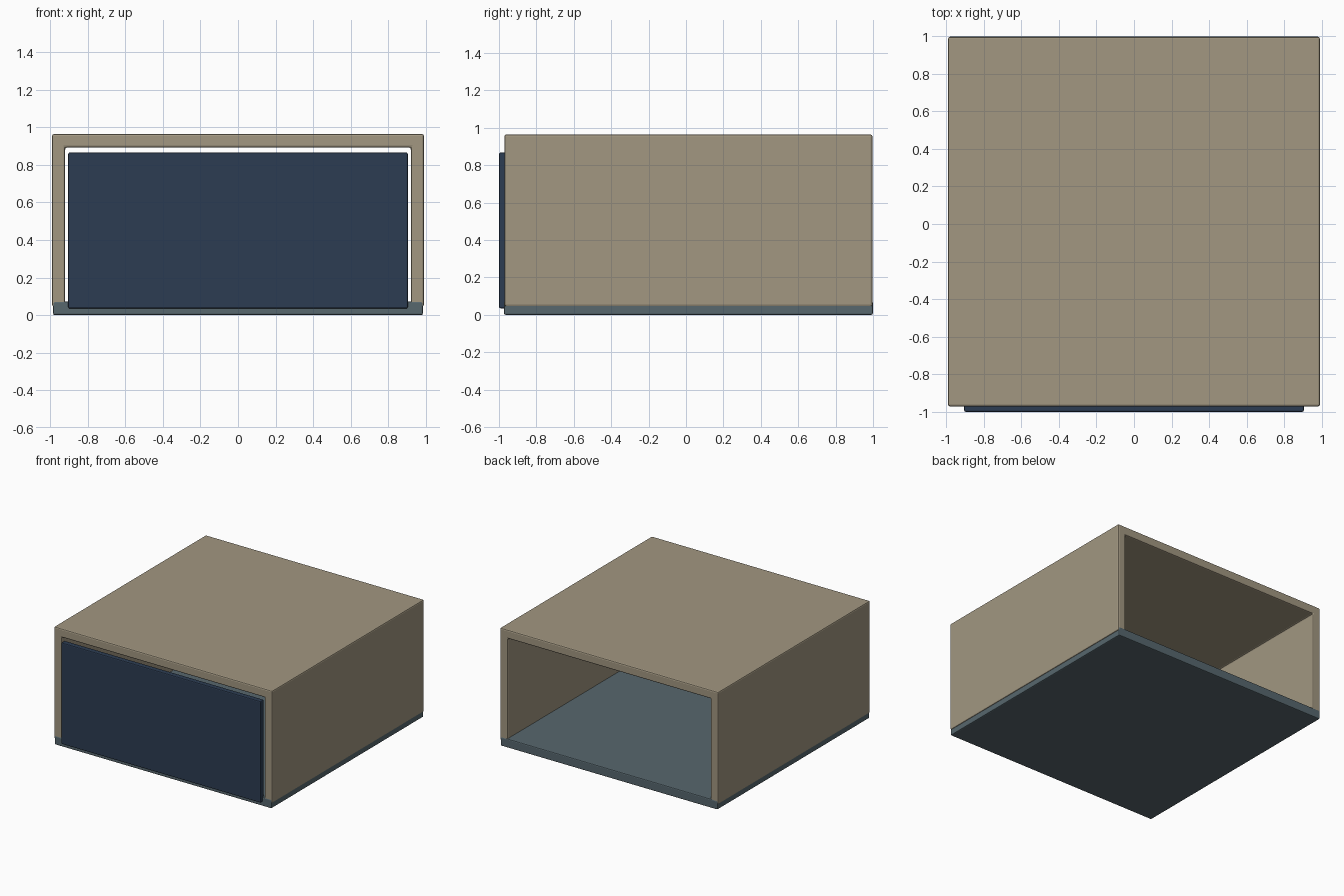
import bpy

if "Cube" in bpy.data.objects:
    bpy.data.objects.remove(bpy.data.objects["Cube"])


def material(name, color):
    mat = bpy.data.materials.new(name)
    mat.diffuse_color = (*color, 1)
    mat.use_nodes = True
    mat.node_tree.nodes["Principled BSDF"].inputs["Base Color"].default_value = mat.diffuse_color
    return mat


def extrude_profile(name, profile, y0, y1, mat, bevel):
    """Extrude an (x, z) outline from y0 to y1 and chamfer its edges."""
    n = len(profile)
    verts = [(x, y, z) for y in (y0, y1) for x, z in profile]
    faces = [tuple(range(n)), tuple(reversed(range(n, 2 * n)))]
    faces += [(i, i + n, (i + 1) % n + n, (i + 1) % n) for i in range(n)]
    mesh = bpy.data.meshes.new(name)
    mesh.from_pydata(verts, [], faces)
    mesh.materials.append(mat)
    obj = bpy.data.objects.new(name, mesh)
    bpy.context.collection.objects.link(obj)
    mod = obj.modifiers.new("edge_chamfer", 'BEVEL')
    mod.width = bevel
    mod.segments = 2
    mod.limit_method = 'ANGLE'
    return obj


def rectangle(half_width, z0, z1):
    return [(-half_width, z0), (half_width, z0), (half_width, z1), (-half_width, z1)]


tan = material("tan", (0.36, 0.31, 0.22))
slate = material("slate", (0.095, 0.135, 0.155))
navy = material("navy", (0.025, 0.045, 0.084))

# Three-sided cover, open at front, back and bottom
right_half = [(0.92, 0.893), (0.92, 0.045), (0.99, 0.045), (0.99, 0.964)]
left_half = [(-x, z) for x, z in reversed(right_half)]
# outline runs counter-clockwise seen from the front
extrude_profile("cover_shell", right_half + left_half, -0.971, 0.997, tan, 0.01)

# Floor plate, overlapping the wall bottoms
extrude_profile("base_plate", rectangle(0.984, 0.0, 0.073), -0.973, 0.999, slate, 0.008)

# Front panel standing slightly proud of the opening
extrude_profile("front_panel", rectangle(0.904, 0.035, 0.867), -1.0, -0.955, navy, 0.008)
